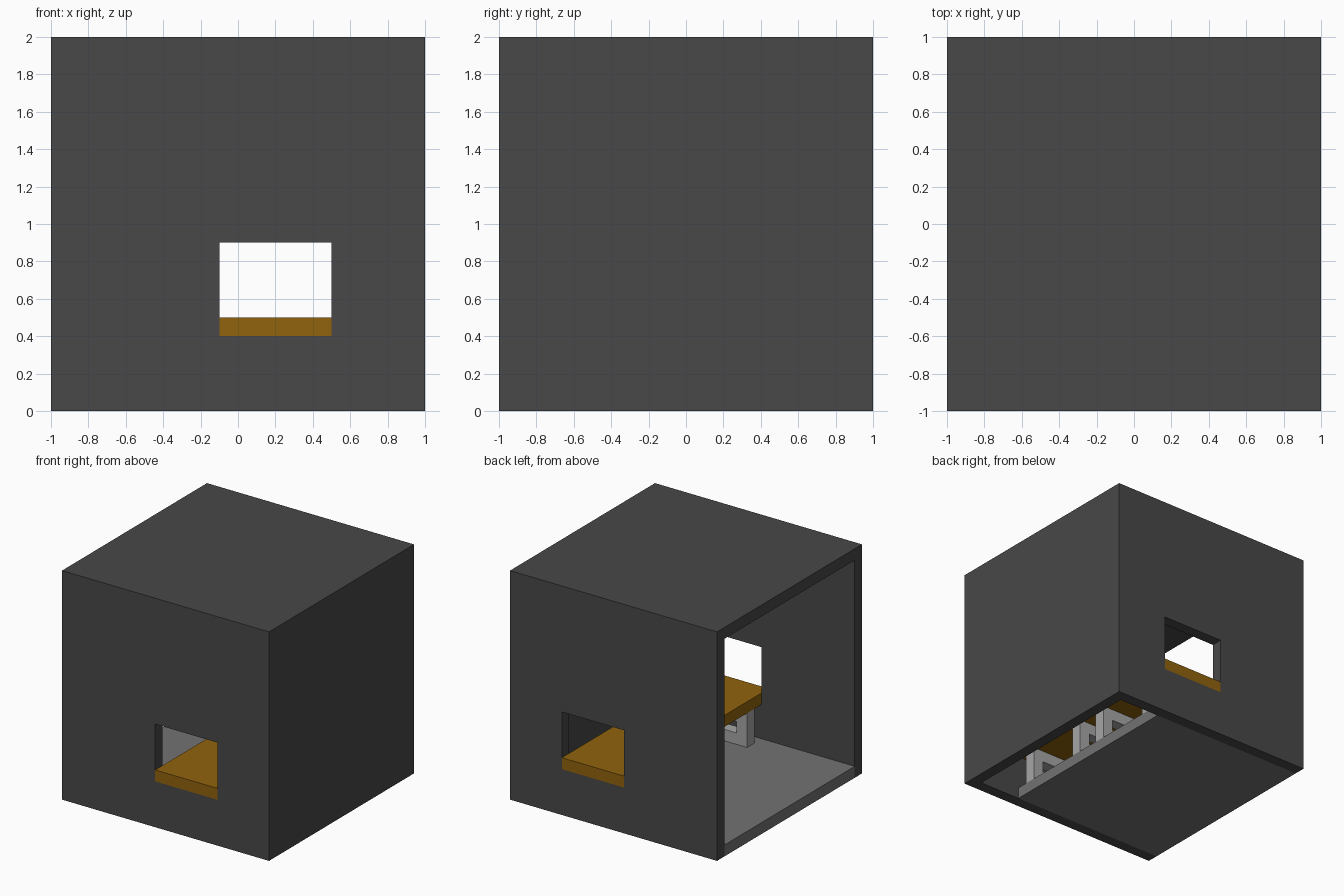
import bpy

if "Cube" in bpy.data.objects:
    bpy.data.objects.remove(bpy.data.objects["Cube"])


def material(name, rgb):
    m = bpy.data.materials.new(name)
    m.diffuse_color = (*rgb, 1.0)
    m.use_nodes = True
    m.node_tree.nodes["Principled BSDF"].inputs["Base Color"].default_value = m.diffuse_color
    return m


DARK = material("dark_grey", (0.065, 0.065, 0.065))
MID = material("mid_grey", (0.17, 0.17, 0.17))
LIGHT = material("light_grey", (0.38, 0.38, 0.38))
OCHRE = material("ochre_brown", (0.28, 0.125, 0.004))


def box(name, x, y, z, mat=None):
    """Axis-aligned box from (min, max) ranges."""
    bpy.ops.mesh.primitive_cube_add(size=1)
    o = bpy.context.object
    o.name = name
    for v in o.data.vertices:
        v.co = [r[0] + (c + 0.5) * (r[1] - r[0]) for c, r in zip(v.co, (x, y, z))]
    if mat:
        o.data.materials.append(mat)
    return o


def cut(target, cutter):
    """Subtract the cutter from the target, then remove it."""
    cutter.hide_render = True
    mod = target.modifiers.new("cut", 'BOOLEAN')
    mod.operation = 'DIFFERENCE'
    mod.solver = 'EXACT'
    mod.object = cutter
    bpy.context.view_layer.objects.active = target
    bpy.ops.object.modifier_apply(modifier=mod.name)
    bpy.data.objects.remove(cutter)


# Housing: hollow shell, open at the left and below, with a tunnel front to back
housing = box("housing", (-1, 1), (-1, 1), (0, 2), DARK)
cut(housing, box("inside_cutter", (-1.2, 0.9), (-0.9, 0.9), (-0.2, 1.9)))
cut(housing, box("tunnel_cutter", (-0.1, 0.5), (-1.2, 1.2), (0.4, 0.9)))

# Floor slab, leaving a gap along the right wall
box("floor", (-1, 0.5), (-0.9, 0.9), (0, 0.1), MID)

# Belt running through both openings
box("belt", (-0.1, 0.5), (-1, 1), (0.4, 0.5), OCHRE)

# Rectangular support frames under the belt
for i, y in enumerate((-0.75, -0.15, 0.15, 0.75)):
    frame = box(f"support_frame_{i + 1}", (-0.1, 0.5), (y - 0.05, y + 0.05), (0.1, 0.4), LIGHT)
    cut(frame, box("frame_cutter", (0, 0.4), (y - 0.2, y + 0.2), (0.2, 0.3)))
